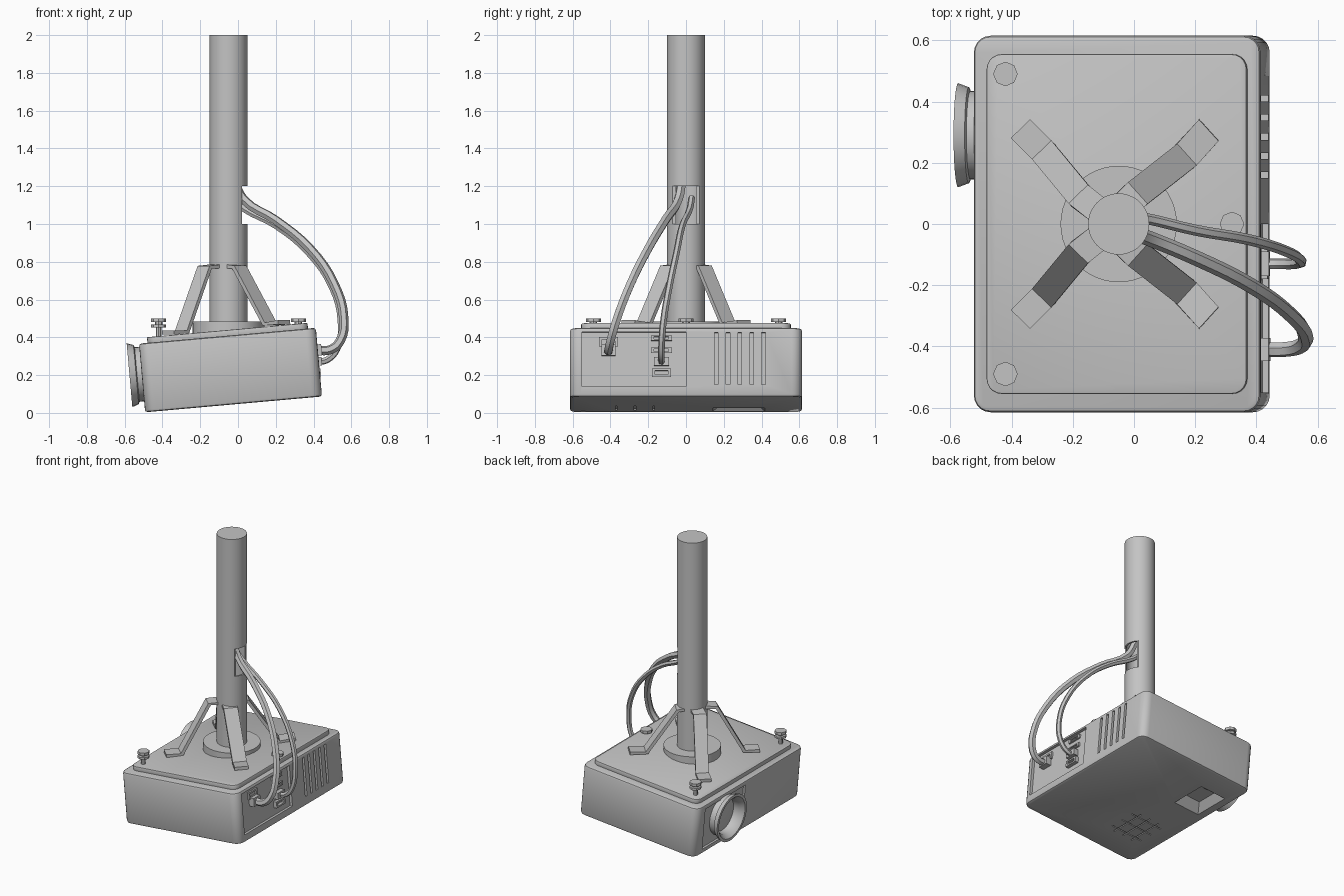
import bpy, bmesh, math
from mathutils import Matrix, Vector

if "Cube" in bpy.data.objects:
    bpy.data.objects.remove(bpy.data.objects["Cube"], do_unlink=True)

GREY = (0.55, 0.55, 0.55, 1)
mat = bpy.data.materials.new("light_grey")
mat.use_nodes = True
mat.diffuse_color = GREY
mat.node_tree.nodes["Principled BSDF"].inputs["Base Color"].default_value = GREY

# Tilted frame of the projector: origin at the centre of its underside
TILT = Matrix.Translation((-0.0235, 0, 0.045)) @ Matrix.Rotation(math.radians(-5.1), 4, 'Y')


def add(name, bm):
    bmesh.ops.recalc_face_normals(bm, faces=bm.faces)
    me = bpy.data.meshes.new(name)
    bm.to_mesh(me)
    bm.free()
    me.materials.append(mat)
    ob = bpy.data.objects.new(name, me)
    bpy.context.scene.collection.objects.link(ob)
    return ob


def finish(ob, matrix=None):
    ob.data.shade_smooth()
    ob.data.set_sharp_from_angle(angle=math.radians(35))
    if matrix:
        ob.matrix_world = matrix
    return ob


def box(name, x, y, z, corner=0.0, rim=0.0, taper=1.0):
    """Box from ranges; corner rounds upright edges, rim the others, taper shrinks the top."""
    bm = bmesh.new()
    bmesh.ops.create_cube(bm, size=1)
    for v in bm.verts:
        k = taper if v.co.z > 0 else 1.0
        v.co = [(a + b) / 2 + c * (b - a) * s
                for (a, b), c, s in zip((x, y, z), v.co, (k, k, 1))]
    if corner:
        up = [e for e in bm.edges if abs(e.verts[0].co.z - e.verts[1].co.z) > 1e-4]
        bmesh.ops.bevel(bm, geom=up, offset=corner, segments=5, profile=0.5, affect='EDGES')
    if rim:
        flat = [e for e in bm.edges if abs(e.verts[0].co.z - e.verts[1].co.z) < 1e-4]
        bmesh.ops.bevel(bm, geom=flat, offset=rim, segments=2, profile=0.5, affect='EDGES')
    return add(name, bm)


def lathe(name, profile, sides, centre=(0, 0, 0), axis='Z'):
    """Turn (radius, position) points about an axis."""
    bm = bmesh.new()
    vs = [bm.verts.new((r, 0, h)) for r, h in profile]
    es = [bm.edges.new(p) for p in zip(vs, vs[1:])]
    bmesh.ops.spin(bm, geom=vs + es, cent=(0, 0, 0), axis=(0, 0, 1),
                   angle=math.tau, steps=sides, use_duplicate=False)
    bmesh.ops.remove_doubles(bm, verts=bm.verts, dist=1e-5)
    if axis == 'X':
        bm.transform(Matrix.Rotation(math.pi / 2, 4, 'Y'))
    bm.transform(Matrix.Translation(centre))
    return add(name, bm)


def bake(ob):
    dg = bpy.context.evaluated_depsgraph_get()
    dg.update()
    return bpy.data.meshes.new_from_object(ob.evaluated_get(dg))


def cut(ob, cutters):
    for c in cutters:
        c.hide_render = True
        m = ob.modifiers.new("cut", 'BOOLEAN')
        m.operation, m.solver, m.object = 'DIFFERENCE', 'EXACT', c
    me = bake(ob)
    ob.modifiers.clear()
    ob.data = me
    for c in cutters:
        bpy.data.objects.remove(c, do_unlink=True)


# Projector case with connector bay, vents, lens bay and underside recesses
case = box("projector_case", (-0.47, 0.47), (-0.615, 0.615), (0, 0.365), 0.055, 0.014)
cutters = [
    box("cut_bay", (0.45, 0.6), (-0.55, 0.0), (0.053, 0.343)),
    box("cut_lens_bay", (-0.6, -0.455), (0.06, 0.52), (0.035, 0.335)),
    box("cut_pocket", (-0.42, -0.2), (0.13, 0.43), (-0.01, 0.05), taper=0.5),
]
for i in range(5):
    y = 0.16 + i * 0.0625
    cutters.append(box("cut_vent", (0.44, 0.6), (y - 0.01, y + 0.01), (0.063, 0.34)))
for i in range(3):
    x, y = -0.3 + i * 0.075, -0.37 + i * 0.1
    cutters.append(box("cut_groove", (x - 0.004, x + 0.004), (-0.41, -0.13), (-0.01, 0.007)))
    cutters.append(box("cut_groove", (-0.35, -0.1), (y - 0.004, y + 0.004), (-0.01, 0.006)))
cut(case, cutters)
finish(case, TILT)

finish(box("top_plate", (-0.425, 0.428), (-0.555, 0.555), (0.355, 0.395), 0.05, 0.005), TILT)

# Lens barrel: flared cup with a shallow glass dome
finish(lathe("lens_barrel", [(0.145, -0.43), (0.145, -0.495), (0.157, -0.5), (0.17, -0.535),
                             (0.15, -0.535), (0.125, -0.505), (0.118, -0.462)],
             32, (0, 0.29, 0.203), 'X'), TILT @ Matrix.Translation((0, 0, 0)))
lens = bpy.data.objects["lens_barrel"]
# The turned axis points along +x, so positions are already in case space
finish(lathe("lens_glass", [(0.125, -0.462), (0.08, -0.474), (0.0, -0.48)],
             32, (0, 0.29, 0.203), 'X'), TILT)

# Connectors in the bay
for name, y, z, w, h, out in (
        ("wide_socket", -0.41, 0.292, 0.1, 0.05, 0.462),
        ("wide_plug", -0.41, 0.247, 0.075, 0.06, 0.49),
        ("upper_socket", -0.13, 0.312, 0.11, 0.028, 0.462),
        ("middle_socket", -0.13, 0.247, 0.11, 0.028, 0.462),
        ("narrow_plug", -0.13, 0.187, 0.08, 0.045, 0.485),
        ("lower_socket", -0.13, 0.127, 0.1, 0.045, 0.475)):
    ob = box(name, (0.44, out), (y - w / 2, y + w / 2), (z - h / 2, z + h / 2))
    if name.endswith("socket"):
        cut(ob, [box("cut_port", (0.452, 0.6), (y - w * 0.35, y + w * 0.35),
                     (z - h * 0.25, z + h * 0.25))])
    finish(ob, TILT)

# Adjustable screw feet
for i, (x, y) in enumerate(((-0.42, 0.49), (-0.42, -0.49), (0.32, 0.0))):
    finish(lathe(f"screw_foot_{i + 1}", [
        (0, 0.39), (0.015, 0.39), (0.015, 0.452), (0.04, 0.452), (0.04, 0.468), (0.02, 0.468),
        (0.02, 0.48), (0.04, 0.48), (0.04, 0.5), (0, 0.5)], 8, (x, y, 0)))

# Ceiling pole, hollow with a cable opening, and its base flange
pole = lathe("ceiling_pole", [(0, 0.43), (0.1, 0.43), (0.1, 2.0), (0, 2.0)], 40, (-0.05, 0, 0))
cut(pole, [box("cut_opening", (0.02, 0.2), (-0.2, 0.2), (1.0, 1.2)),
           lathe("cut_hollow", [(0, 0.6), (0.088, 0.6), (0.088, 1.9), (0, 1.9)], 40, (-0.05, 0, 0))])
finish(pole)
finish(lathe("base_flange", [(0, 0.42), (0.19, 0.42), (0.19, 0.483), (0, 0.483)], 48, (-0.05, 0, 0)))


def strap(name, pts, width, thick):
    """Bent flat bar following a path."""
    pts = [Vector(p) for p in pts]
    run = pts[-1] - pts[0]
    side = Vector((-run.y, run.x, 0)).normalized() * width / 2
    bm = bmesh.new()
    rings = []
    for i, p in enumerate(pts):
        d = pts[min(i + 1, len(pts) - 1)] - pts[max(i - 1, 0)]
        n = side.cross(d).normalized() * thick
        if n.z < 0:
            n = -n
        rings.append([bm.verts.new(c) for c in (p - side, p + side, p + side + n, p - side + n)])
    for a, b in zip(rings, rings[1:]):
        for k in range(4):
            bm.faces.new((a[k], a[(k + 1) % 4], b[(k + 1) % 4], b[k]))
    bm.faces.new(rings[0])
    bm.faces.new(rings[-1])
    return finish(add(name, bm))


# Four bent support arms
for s, word in ((1, "back"), (-1, "front")):
    strap(f"{word}_right_arm", [(-0.11, 0.04 * s, 0.765), (-0.17, 0.085 * s, 0.765),
                                (-0.29, 0.23 * s, 0.422), (-0.37, 0.31 * s, 0.414)], 0.088, 0.022)
    strap(f"{word}_left_arm", [(-0.04, 0.05 * s, 0.765), (0.0, 0.09 * s, 0.765),
                               (0.162, 0.217 * s, 0.462), (0.245, 0.307 * s, 0.469)], 0.095, 0.022)


def cable(name, pts, radius):
    cu = bpy.data.curves.new(name, 'CURVE')
    cu.dimensions = '3D'
    cu.bevel_depth, cu.bevel_resolution = radius, 1
    cu.use_fill_caps = True
    cu.resolution_u = 4
    sp = cu.splines.new('BEZIER')
    sp.bezier_points.add(len(pts) - 1)
    for b, p in zip(sp.bezier_points, pts):
        b.co = p
        b.handle_left_type = b.handle_right_type = 'AUTO'
    tmp = bpy.data.objects.new(name + "_path", cu)
    bpy.context.scene.collection.objects.link(tmp)
    me = bake(tmp)
    bpy.data.objects.remove(tmp, do_unlink=True)
    me.materials.clear()
    me.materials.append(mat)
    ob = bpy.data.objects.new(name, me)
    bpy.context.scene.collection.objects.link(ob)
    finish(ob)


# Cables from the bay up into the pole
cable("thick_cable", [(-0.03, -0.02, 1.25), (0.03, -0.04, 1.13), (0.2, -0.11, 1.02),
                      (0.38, -0.2, 0.87), (0.51, -0.295, 0.68), (0.56, -0.365, 0.5),
                      (0.54, -0.4, 0.38), (0.49, -0.41, 0.335), (0.42, -0.41, 0.33)], 0.025)
cable("thin_cable", [(-0.04, 0.03, 1.14), (0.03, 0.02, 1.08), (0.2, -0.02, 0.99),
                     (0.37, -0.05, 0.85), (0.5, -0.09, 0.66), (0.545, -0.12, 0.48),
                     (0.525, -0.13, 0.34), (0.47, -0.13, 0.28), (0.42, -0.13, 0.27)], 0.018)
